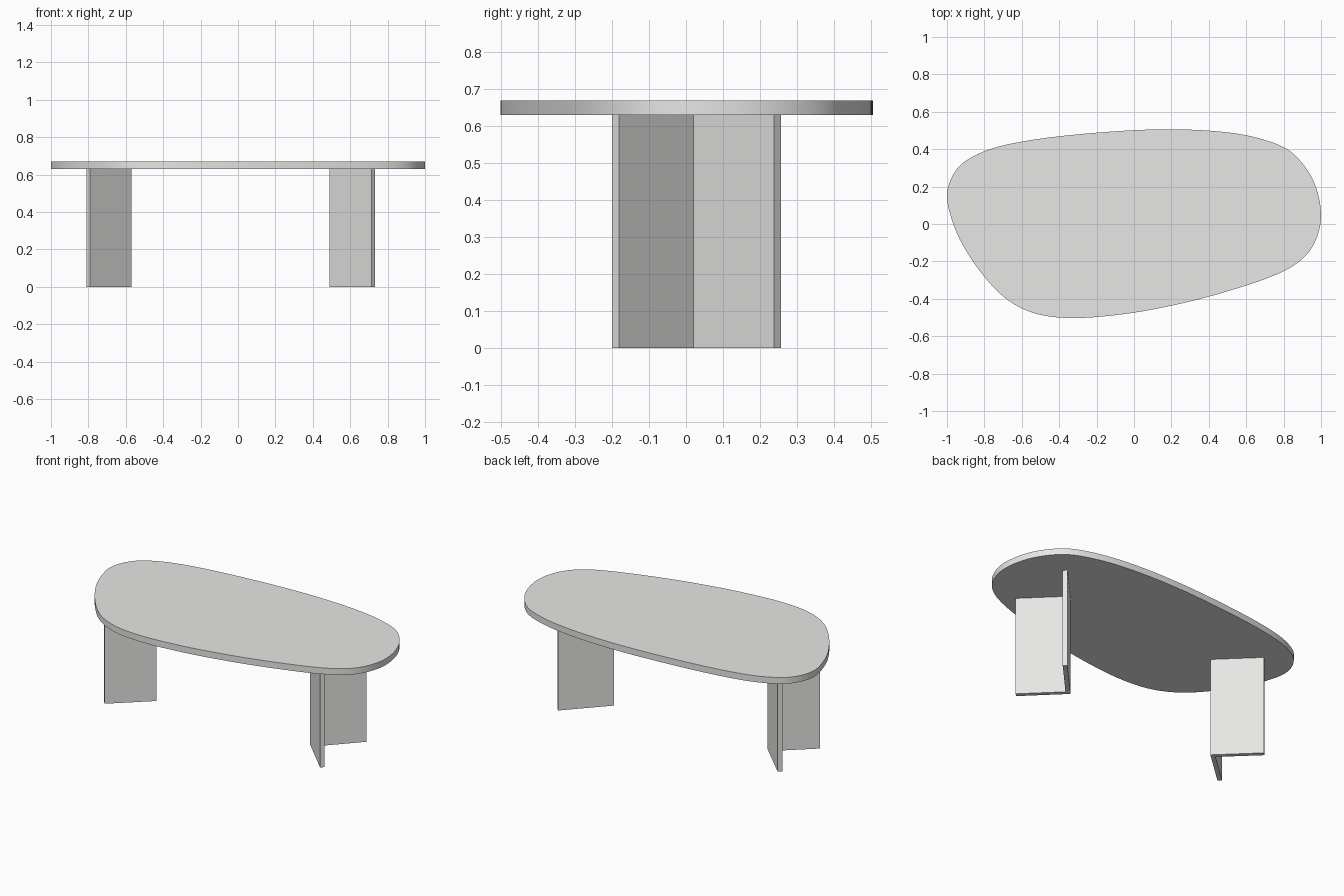
import bpy, bmesh, math
from mathutils import Vector

if "Cube" in bpy.data.objects:
    bpy.data.objects.remove(bpy.data.objects["Cube"])

grey = bpy.data.materials.new("light grey")
grey.diffuse_color = (0.8, 0.8, 0.785, 1)
grey.use_nodes = True
grey.node_tree.nodes["Principled BSDF"].inputs["Base Color"].default_value = grey.diffuse_color


def prism(name, outline, z0, z1):
    """Extrude a counter-clockwise outline from z0 to z1."""
    bm = bmesh.new()
    face = bm.faces.new([bm.verts.new((x, y, z0)) for x, y in outline])
    top = bmesh.ops.extrude_face_region(bm, geom=[face])["geom"]
    verts = [v for v in top if isinstance(v, bmesh.types.BMVert)]
    bmesh.ops.translate(bm, vec=(0, 0, z1 - z0), verts=verts)
    bmesh.ops.recalc_face_normals(bm, faces=bm.faces)
    mesh = bpy.data.meshes.new(name)
    bm.to_mesh(mesh)
    bm.free()
    mesh.materials.append(grey)
    obj = bpy.data.objects.new(name, mesh)
    bpy.context.collection.objects.link(obj)
    return obj


def smooth_loop(points, steps):
    """Closed Catmull-Rom curve through the points."""
    p = [Vector(q) for q in points]
    n, out = len(p), []
    for i in range(n):
        a, b, c, d = p[i - 1], p[i], p[(i + 1) % n], p[(i + 2) % n]
        for k in range(steps):
            t = k / steps
            out.append(0.5 * (2 * b + (c - a) * t + (2 * a - 5 * b + 4 * c - d) * t * t
                              + (3 * b - a - 3 * c + d) * t ** 3))
    return out


# Pebble-shaped table top
pebble = [(1.0, .06), (.955, .24), (.84, .385), (.68, .455), (.48, .492), (.215, .506),
          (-.08, .497), (-.45, .463), (-.72, .415), (-.88, .35), (-.96, .275),
          (-.999, .17), (-.985, .06), (-.93, -.085), (-.825, -.25), (-.69, -.395),
          (-.53, -.478), (-.33, -.503), (-.08, -.485), (.16, -.445), (.43, -.38),
          (.725, -.285), (.885, -.2), (.97, -.09)]
top = prism("table_top", smooth_loop(pebble, 6), 0.63, 0.67)
bpy.context.view_layer.objects.active = top
top.select_set(True)
bpy.ops.object.shade_smooth_by_angle(angle=math.radians(30))


# V-shaped panel legs, opening outwards
def v_leg(name, side, x_in, x_out, y_mid, y_min, y_max):
    t = 0.019
    pts = [(x_in, y_mid), (x_out - t, y_min), (x_out, y_min + t),
           (x_in + 2 * t, y_mid), (x_out, y_max - t), (x_out - t, y_max)]
    return prism(name, [(side * x, y) for x, y in pts], 0, 0.63)


v_leg("right_leg", 1, 0.49, 0.732, 0.02, -0.2, 0.257)
v_leg("left_leg", -1, 0.57, 0.81, 0.0, -0.2, 0.215)
